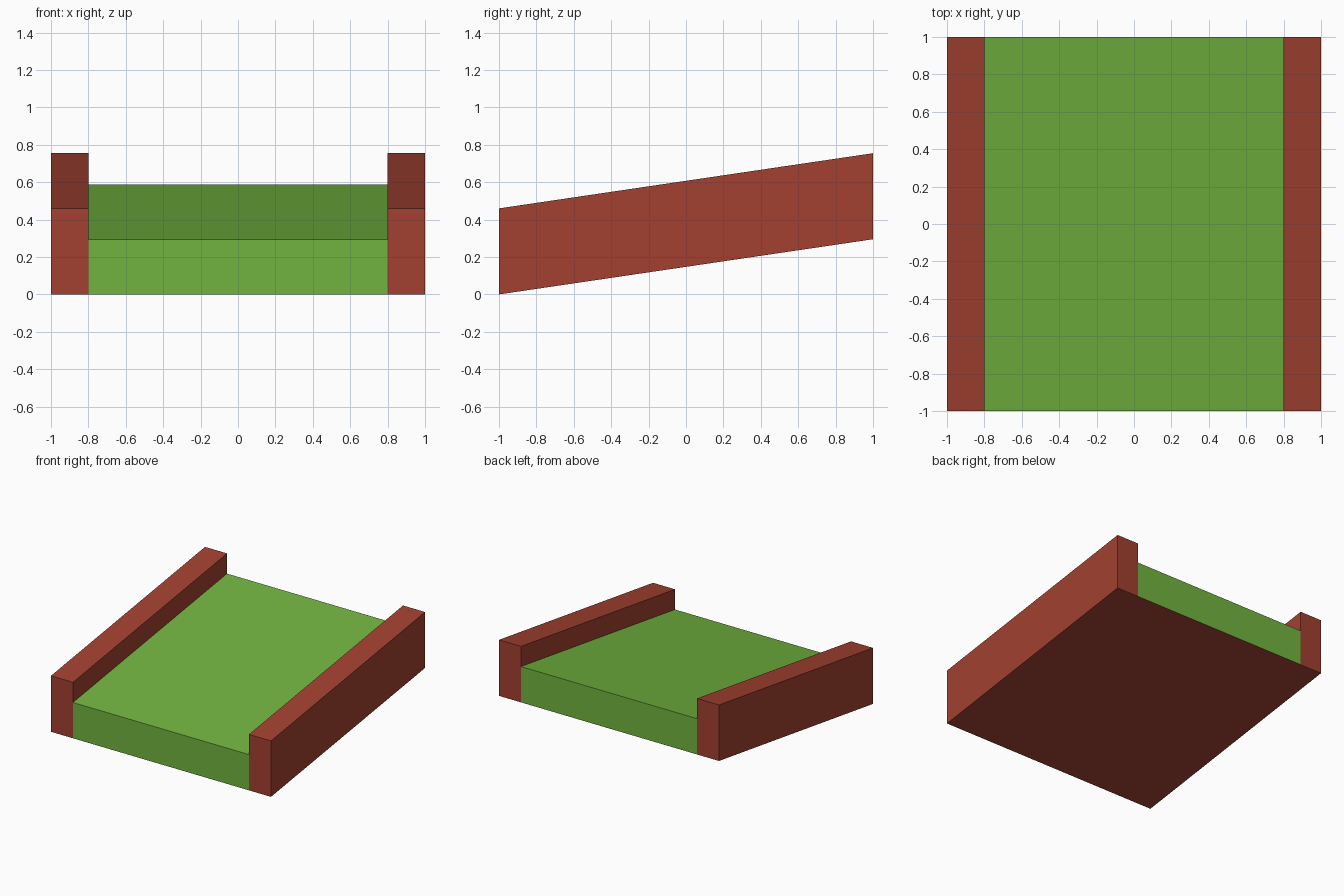
import bpy
import bmesh

if "Cube" in bpy.data.objects:
    bpy.data.objects.remove(bpy.data.objects["Cube"])

RISE, BED, RAIL = 0.295, 0.294, 0.46   # slope rise, bed height, rail height
OUT, INNER = 1.0, 0.8                  # half width outside / between rails


def material(name, rgb):
    m = bpy.data.materials.new(name)
    m.diffuse_color = (*rgb, 1.0)
    m.use_nodes = True
    m.node_tree.nodes["Principled BSDF"].inputs["Base Color"].default_value = m.diffuse_color
    return m


# U-shaped cross-section (x, z), walked around the outline
profile = [(-OUT, 0), (-INNER, 0), (INNER, 0), (OUT, 0), (OUT, RAIL),
           (INNER, RAIL), (INNER, BED), (-INNER, BED), (-INNER, RAIL), (-OUT, RAIL)]
# End caps: left rail, bed, right rail, with their material index
caps = [((0, 1, 7, 8, 9), 0), ((1, 2, 6, 7), 1), ((2, 3, 4, 5, 6), 0)]

bm = bmesh.new()
front = [bm.verts.new((x, -1, z)) for x, z in profile]
back = [bm.verts.new((x, 1, z + RISE)) for x, z in profile]

# Long faces: only the bed top (outline edge 6-7) is green
n = len(profile)
for i in range(n):
    j = (i + 1) % n
    face = bm.faces.new((front[i], back[i], back[j], front[j]))
    face.material_index = 1 if i == 6 else 0

# Front and back end faces
for idx, mat in caps:
    for ring in (front, back):
        bm.faces.new([ring[k] for k in idx]).material_index = mat

bmesh.ops.recalc_face_normals(bm, faces=bm.faces)
mesh = bpy.data.meshes.new("sloped_ramp")
bm.to_mesh(mesh)
bm.free()

mesh.materials.append(material("rail_red", (0.36, 0.052, 0.03)))
mesh.materials.append(material("bed_green", (0.165, 0.45, 0.05)))
ramp = bpy.data.objects.new("sloped_ramp", mesh)
bpy.context.collection.objects.link(ramp)
